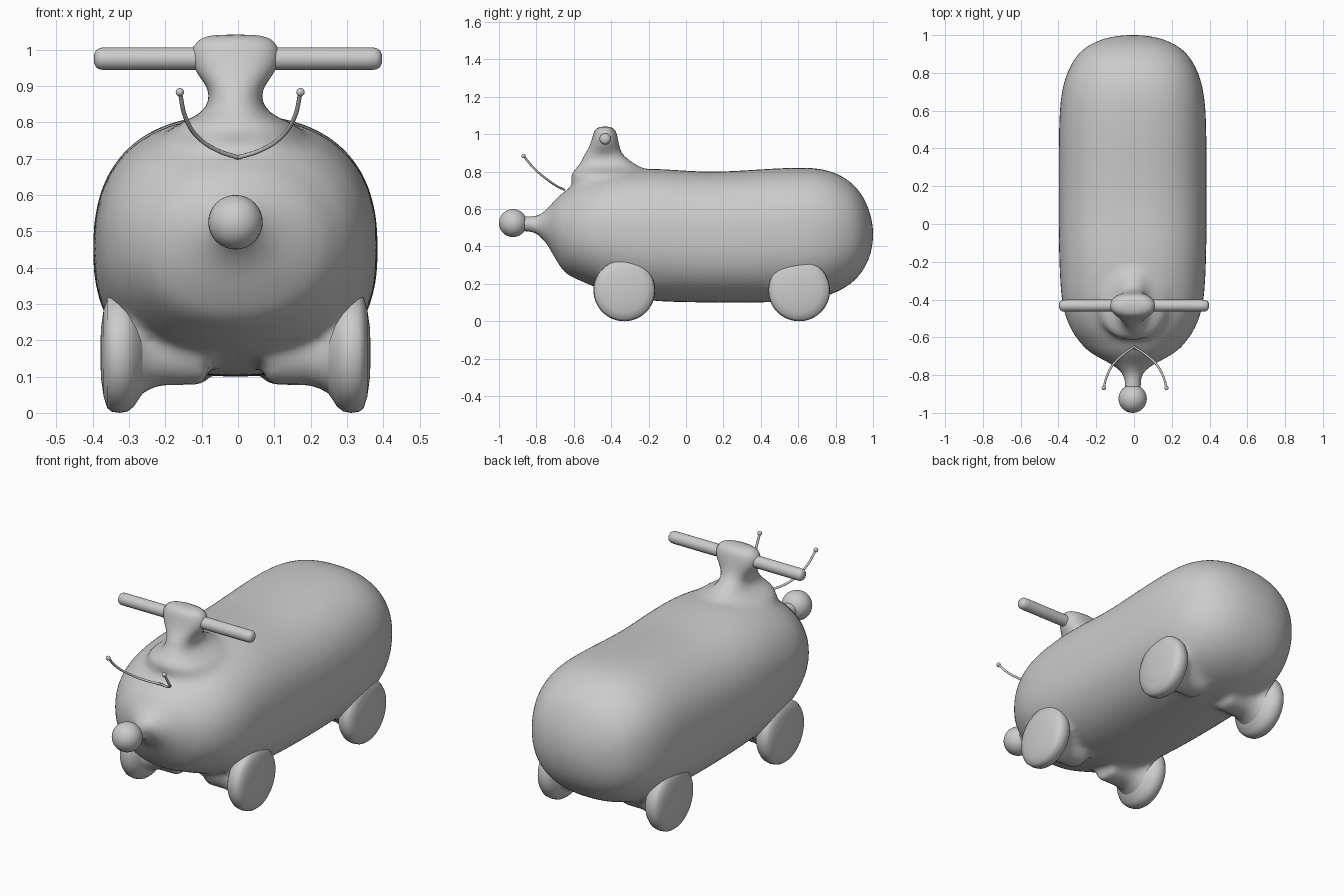
import bpy, bmesh, math
from mathutils import Vector

if "Cube" in bpy.data.objects:
    bpy.data.objects.remove(bpy.data.objects["Cube"])

CX = -0.007          # the moulded body sits slightly off the handlebar centre
SEG = 48


def catmull(rows, steps=5):
    """Smoothly interpolate a short table of profile rows."""
    out = []
    for i in range(len(rows) - 1):
        p = [rows[max(0, min(len(rows) - 1, i + k))] for k in (-1, 0, 1, 2)]
        for s in range(steps):
            t = s / steps
            out.append([b + 0.5 * t * (c - a + t * (2*a - 5*b + 4*c - d + t * (3*(b - c) + d - a)))
                        for a, b, c, d in zip(*p)])
    return out + [list(rows[-1])]


def oval(a, b, n):
    """Superellipse points with half sizes a, b."""
    pts = []
    for i in range(SEG):
        t = 2 * math.pi * i / SEG
        c, s = math.cos(t), math.sin(t)
        pts.append((a * math.copysign(abs(c) ** (2/n), c), b * math.copysign(abs(s) ** (2/n), s)))
    return pts


def loft(bm, rings):
    """Skin a list of rings and cap both ends."""
    vs = [[bm.verts.new(p) for p in r] for r in rings]
    for a, b in zip(vs, vs[1:]):
        for i in range(SEG):
            j = (i + 1) % SEG
            bm.faces.new((a[i], a[j], b[j], b[i]))
    bm.faces.new(vs[0][::-1])
    bm.faces.new(vs[-1])


def lathe_x(bm, profile, side, y, z, cx=0):
    """Turn an (x, radius) profile around a line parallel to x."""
    loft(bm, [[(cx + side * x, y + u, z + v) for u, v in oval(r, r, 2)] for x, r in profile])


def finish(name, bm):
    bmesh.ops.recalc_face_normals(bm, faces=bm.faces)
    me = bpy.data.meshes.new(name)
    bm.to_mesh(me)
    bm.free()
    me.shade_smooth()
    ob = bpy.data.objects.new(name, me)
    bpy.context.collection.objects.link(ob)
    return ob


def ball(name, loc, r, seg=32):
    bm = bmesh.new()
    bmesh.ops.create_uvsphere(bm, u_segments=seg, v_segments=seg // 2, radius=r)
    bmesh.ops.translate(bm, verts=bm.verts, vec=loc)
    return finish(name, bm)


WHEELS = [(s, y) for s in (-1, 1) for y in (-0.33, 0.605)]

# Body with snout: y, bottom, top, half width, squareness
body_rows = [
    (-0.92, 0.48, 0.57, 0.045, 2), (-0.83, 0.475, 0.562, 0.046, 2), (-0.785, 0.455, 0.57, 0.062, 2),
    (-0.74, 0.405, 0.605, 0.12, 2), (-0.69, 0.32, 0.66, 0.21, 2.05), (-0.64, 0.255, 0.70, 0.268, 2.1),
    (-0.55, 0.21, 0.755, 0.33, 2.2), (-0.42, 0.16, 0.795, 0.372, 2.3), (-0.2, 0.112, 0.815, 0.388, 2.4),
    (0.15, 0.10, 0.80, 0.392, 2.45), (0.55, 0.105, 0.82, 0.388, 2.45), (0.73, 0.13, 0.812, 0.368, 2.4),
    (0.85, 0.18, 0.765, 0.322, 2.35), (0.93, 0.25, 0.69, 0.255, 2.3), (0.98, 0.34, 0.59, 0.155, 2.2),
    (1.0, 0.43, 0.50, 0.05, 2)]
bm = bmesh.new()
loft(bm, [[(CX + u, y, (lo + hi) / 2 + v) for u, v in oval(w, (hi - lo) / 2, n)]
          for y, lo, hi, w, n in catmull(body_rows)])

# Neck: z, y centre, half depth, half width
neck_rows = [
    (0.70, -0.38, 0.22, 0.21), (0.78, -0.39, 0.225, 0.18), (0.82, -0.41, 0.175, 0.105),
    (0.85, -0.425, 0.14, 0.076), (0.89, -0.44, 0.105, 0.074), (0.93, -0.437, 0.082, 0.105),
    (0.975, -0.433, 0.07, 0.125), (1.02, -0.433, 0.058, 0.115), (1.042, -0.433, 0.035, 0.085)]
loft(bm, [[(CX + u, yc + v, z) for u, v in oval(hx, hy, 2.3)]
          for z, yc, hy, hx in catmull(neck_rows)])

# Flared wheel arms
for s, y in WHEELS:
    lathe_x(bm, [(0.08, 0.09), (0.20, 0.09), (0.24, 0.10), (0.27, 0.125), (0.30, 0.14)], s, y, 0.165, CX)

# Fuse the body, neck and arms with soft fillets
body = finish("body", bm)
rm = body.modifiers.new("fuse", 'REMESH')
rm.mode = 'VOXEL'
rm.voxel_size = 0.018
rm.use_smooth_shade = True
sm = body.modifiers.new("soften", 'SMOOTH')
sm.factor = 0.5
sm.iterations = 8

# Nose ball
ball("nose", (CX, -0.925, 0.525), 0.075)

# Wheels
wheel_profile = [(0.24, 0.09), (0.265, 0.125), (0.28, 0.148), (0.297, 0.161), (0.318, 0.165),
                 (0.34, 0.162), (0.353, 0.152), (0.363, 0.12), (0.37, 0.07), (0.372, 0.02)]
for s, y in WHEELS:
    bm = bmesh.new()
    lathe_x(bm, wheel_profile, s, y, 0.165, CX)
    finish(("front" if y < 0 else "rear") + ("_left" if s < 0 else "_right") + "_wheel", bm)

# Handlebar with rounded ends
half = [(0.36, 0.031), (0.38, 0.030), (0.39, 0.024), (0.396, 0.012)]
bm = bmesh.new()
lathe_x(bm, [(-x, r) for x, r in half[::-1]] + half, 1, -0.432, 0.975)
finish("handlebar", bm)

# Feelers with ball tips
for side, name, k in ((-1, "left_feeler", 0.93), (1, "right_feeler", 1.0)):
    pts = [(0, -0.65, 0.703), (0.06, -0.69, 0.722), (0.12, -0.745, 0.76),
           (0.156, -0.81, 0.815), (0.172, -0.868, 0.883)]
    pts = [Vector((side * x * k, y, z)) for x, y, z in pts]
    cu = bpy.data.curves.new(name, 'CURVE')
    cu.dimensions = '3D'
    cu.bevel_depth = 0.006
    cu.bevel_resolution = 2
    cu.use_fill_caps = True
    sp = cu.splines.new('BEZIER')
    sp.bezier_points.add(len(pts) - 1)
    for bp, p in zip(sp.bezier_points, pts):
        bp.co = p
        bp.handle_left_type = bp.handle_right_type = 'AUTO'
    bpy.context.collection.objects.link(bpy.data.objects.new(name, cu))
    ball(name + "_tip", pts[-1], 0.0115, 16)
